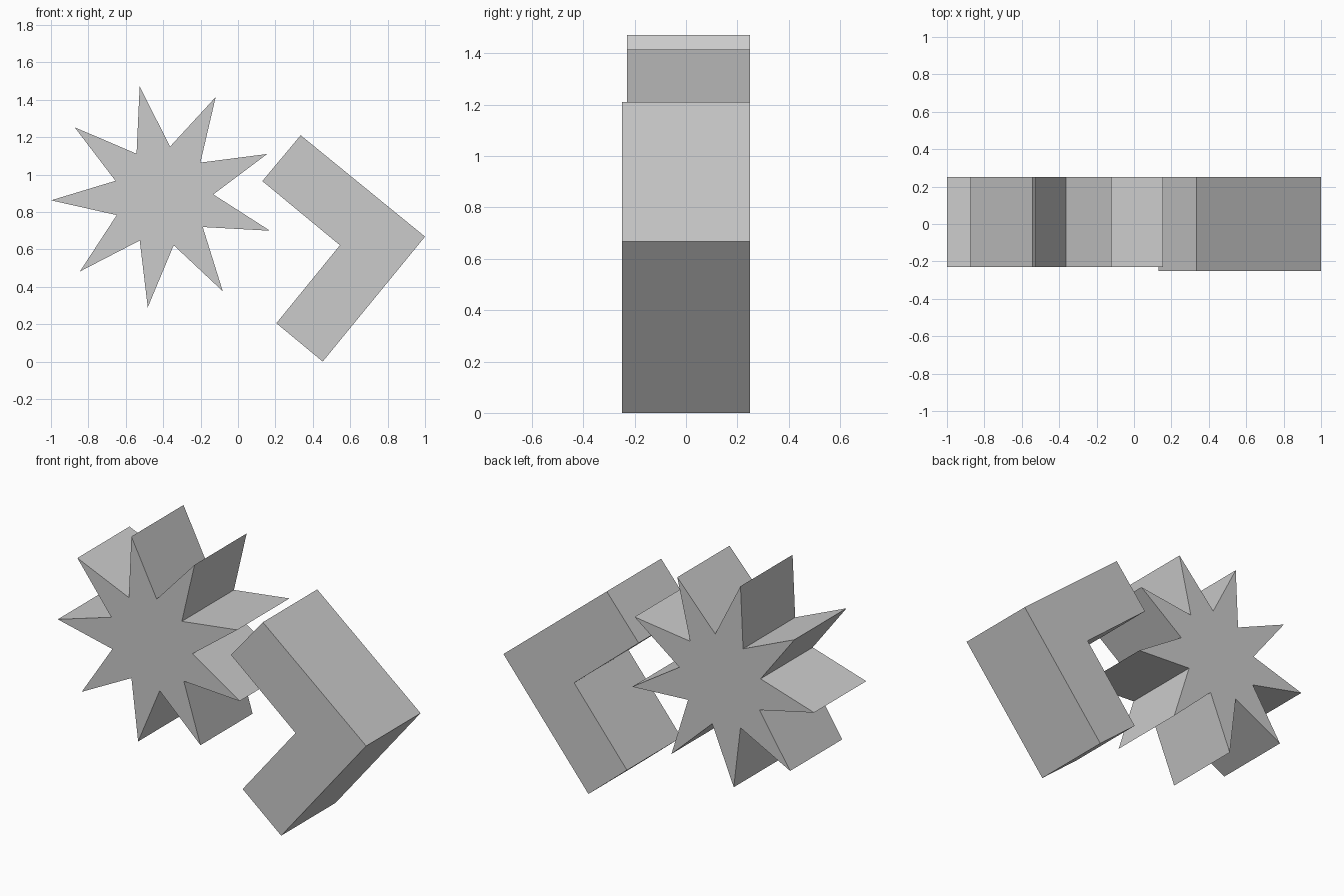
import bpy, bmesh, math

if "Cube" in bpy.data.objects:
    bpy.data.objects.remove(bpy.data.objects["Cube"])


def prism(name, outline, y_front, y_back):
    """Extrude an outline in the XZ plane along y."""
    bm = bmesh.new()
    face = bm.faces.new([bm.verts.new((x, y_front, z)) for x, z in outline])
    ext = bmesh.ops.extrude_face_region(bm, geom=[face], use_keep_orig=True)
    moved = [v for v in ext["geom"] if isinstance(v, bmesh.types.BMVert)]
    bmesh.ops.translate(bm, verts=moved, vec=(0, y_back - y_front, 0))
    bmesh.ops.recalc_face_normals(bm, faces=bm.faces)
    mesh = bpy.data.meshes.new(name)
    bm.to_mesh(mesh)
    bm.free()
    obj = bpy.data.objects.new(name, mesh)
    bpy.context.collection.objects.link(obj)
    return obj


# Nine-pointed star block
POINTS, OUTER, INNER = 9, 0.60, 0.268
CX, CZ, START = -0.40, 0.884, math.radians(182.1)
star = []
for i in range(POINTS * 2):
    r = INNER if i % 2 else OUTER
    a = START + i * math.pi / POINTS
    star.append((CX + r * math.cos(a), CZ + r * math.sin(a)))
prism("star_block", star, -0.229, 0.25)

# Right-angled bracket, turned so its corner points right
bracket = [(0.335, 1.21), (0.13, 0.965), (0.545, 0.622),
           (0.205, 0.205), (0.453, 0.0), (1.0, 0.668)]
prism("angle_bracket", bracket, -0.25, 0.25)
